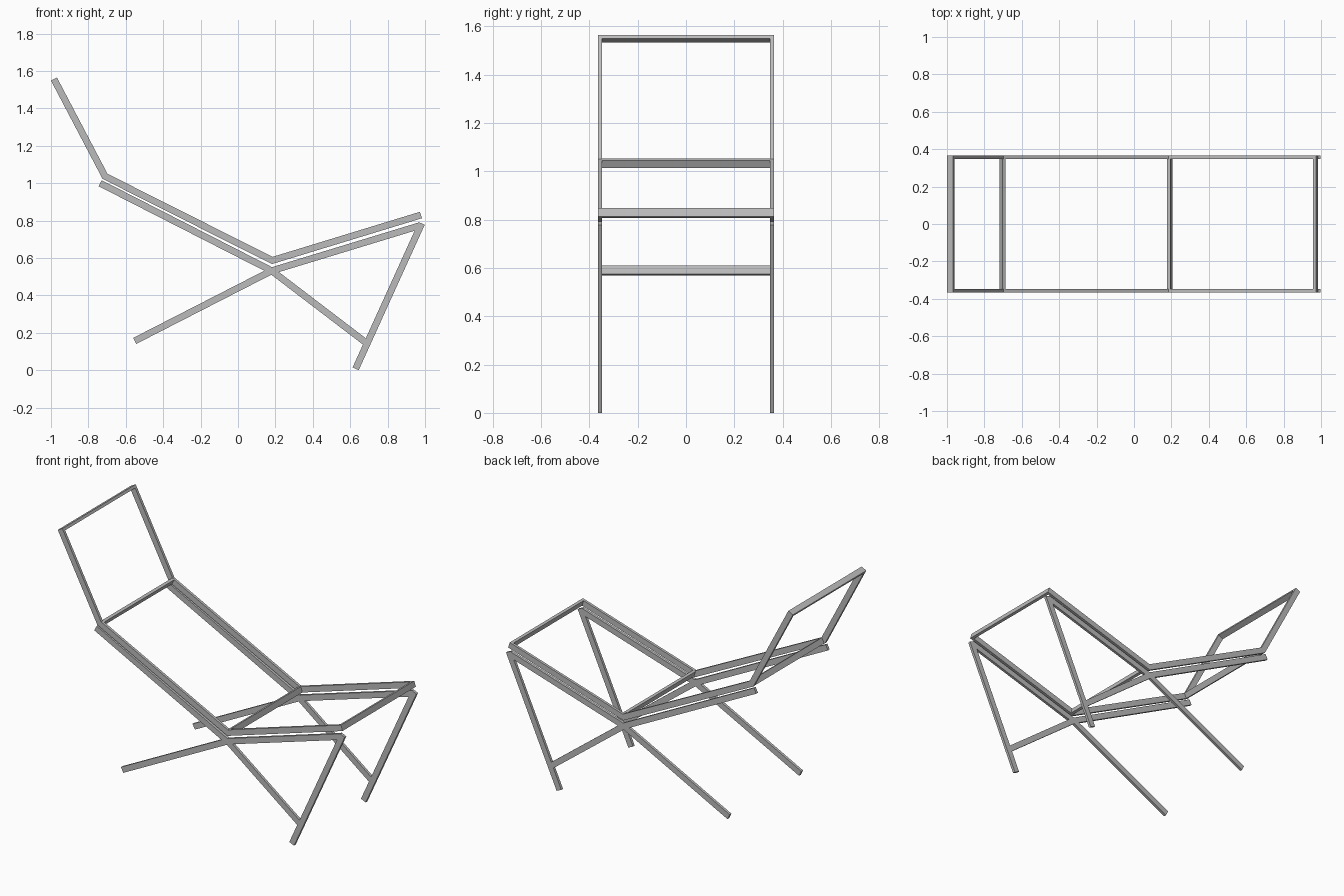
import bpy, bmesh
from mathutils import Vector

if "Cube" in bpy.data.objects:
    bpy.data.objects.remove(bpy.data.objects["Cube"])

HALF = 0.365    # half the frame's width
THIN = 0.017    # bar thickness
WIDE = 0.036    # bar depth, seen from the side

metal = bpy.data.materials.new("grey metal")
metal.use_nodes = True
GREY = (0.5, 0.5, 0.5, 1)
metal.diffuse_color = GREY
metal.node_tree.nodes["Principled BSDF"].inputs["Base Color"].default_value = GREY


def strip(name, path, y0, y1, depth=WIDE):
    """Flat strip along an xz path, mitred at bends, spanning y0 to y1."""
    pts = [Vector(p) for p in path]
    dirs = [(b - a).normalized() for a, b in zip(pts, pts[1:])]
    bm = bmesh.new()
    rings = []
    for i, p in enumerate(pts):
        d0, d1 = dirs[max(i - 1, 0)], dirs[min(i, len(dirs) - 1)]
        n0, n1 = Vector((-d0.y, d0.x)), Vector((-d1.y, d1.x))
        off = (n0 + n1) / (1 + n0.dot(n1)) * depth / 2
        a, b = p - off, p + off
        rings.append([bm.verts.new((c.x, y, c.y))
                      for c, y in ((a, y0), (b, y0), (b, y1), (a, y1))])
    for r, s in zip(rings, rings[1:]):
        for k in range(4):
            j = (k + 1) % 4
            bm.faces.new((r[k], r[j], s[j], s[k]))
    bm.faces.new(rings[0])
    bm.faces.new(rings[-1])
    bmesh.ops.recalc_face_normals(bm, faces=bm.faces)
    mesh = bpy.data.meshes.new(name)
    bm.to_mesh(mesh)
    bm.free()
    mesh.materials.append(metal)
    obj = bpy.data.objects.new(name, mesh)
    bpy.context.collection.objects.link(obj)


# Key points of the side profile
top, bend, dip, foot = (-0.984, 1.557), (-0.711, 1.037), (0.183, 0.587), (0.978, 0.83)
cross = (0.18, 0.532)

# Side parts, repeated on both sides
parts = {
    "upper_rail": [top, bend, dip, foot],
    "lower_seat_rail": [(-0.737, 1.0), cross, (0.685, 0.147)],
    "rear_leg_and_foot_rail": [(-0.552, 0.157), cross, (0.975, 0.774)],
    "front_leg": [(0.982, 0.785), (0.629, 0.008)],
}
for side, y in (("left", HALF - THIN), ("right", -HALF)):
    for name, path in parts.items():
        strip(f"{name}_{side}", path, y, y + THIN)


def crossbar(name, start, toward):
    """Thin bar across the frame, set square to the rail it begins."""
    a = Vector(start)
    d = (Vector(toward) - a).normalized()
    inner = HALF - THIN
    strip(name, [a, a + d * THIN], -inner, inner)


# Crossbars of the upper frame
crossbar("head_crossbar", top, bend)
crossbar("back_crossbar", bend, dip)
crossbar("seat_crossbar", dip, foot)
crossbar("foot_crossbar", foot, dip)
